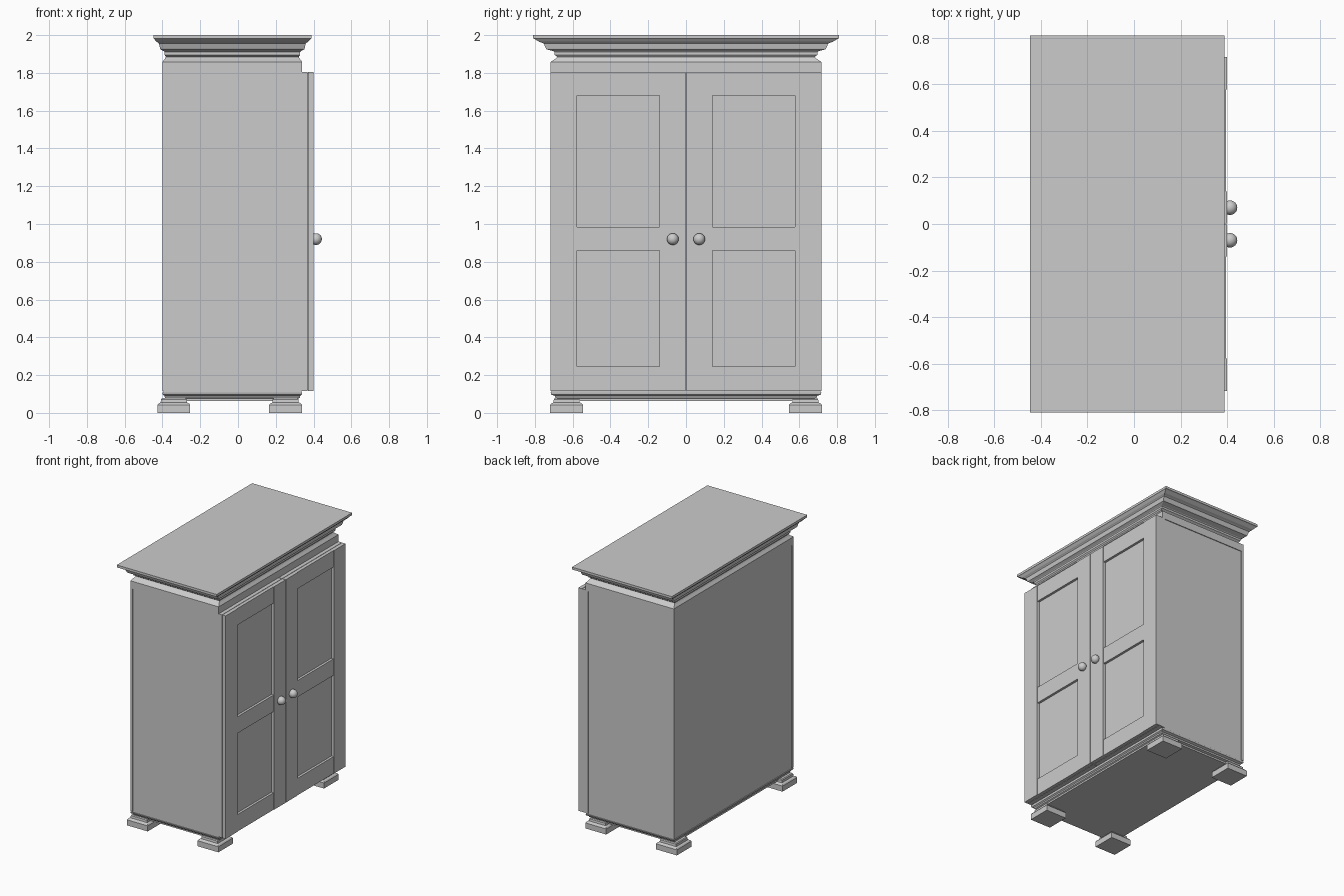
import bpy, bmesh

if "Cube" in bpy.data.objects:
    bpy.data.objects.remove(bpy.data.objects["Cube"])

CX, HX, HY = -0.03, 0.37, 0.717   # carcass centre and half sizes


def box(name, x0, x1, y0, y1, z0, z1):
    loft(name, (x0 + x1) / 2, (y0 + y1) / 2, (x1 - x0) / 2, (y1 - y0) / 2, [(z0, 1), (z1, 1)])


def loft(name, cx, cy, hx, hy, profile):
    """Stack of rectangles: profile holds (height, scale) pairs."""
    bm = bmesh.new()
    rings = []
    for z, s in profile:
        rings.append([bm.verts.new((cx + sx * hx * s, cy + sy * hy * s, z))
                      for sx, sy in ((-1, -1), (1, -1), (1, 1), (-1, 1))])
    for a, b in zip(rings, rings[1:]):
        for i in range(4):
            j = (i + 1) % 4
            bm.faces.new((a[i], a[j], b[j], b[i]))
    bm.faces.new(rings[0][::-1])
    bm.faces.new(rings[-1])
    mesh = bpy.data.meshes.new(name)
    bm.to_mesh(mesh)
    bm.free()
    ob = bpy.data.objects.new(name, mesh)
    bpy.context.collection.objects.link(ob)
    return ob


# Carcass: slightly recessed panels between corner posts, frieze above
box("carcass", -0.395, 0.335, -HY + 0.006, HY - 0.006, 0.105, 1.81)
for sx, x0 in (("back", -0.40), ("front", 0.32)):
    for sy, y0 in (("left", -HY), ("right", HY - 0.02)):
        box(f"{sx}_{sy}_post", x0, x0 + 0.02, y0, y0 + 0.02, 0.115, 1.80)

# Crown moulding and base moulding
loft("cornice", CX, 0, HX, HY, [
    (1.80, 1.0), (1.858, 1.0), (1.875, 0.965), (1.885, 0.95), (1.895, 0.97),
    (1.91, 0.97), (1.915, 0.98), (1.925, 1.03), (1.93, 1.035), (1.955, 1.05),
    (1.96, 1.065), (1.965, 1.085), (1.98, 1.12), (1.982, 1.13), (2.0, 1.13)])
loft("base_moulding", CX, 0, HX, HY, [
    (0.062, 0.94), (0.075, 0.94), (0.08, 0.965), (0.09, 0.97), (0.097, 0.995), (0.108, 1.0)])

# Feet
for fx, x in (("back", -0.34), ("front", 0.252)):
    for fy, y in (("left", -0.632), ("right", 0.632)):
        loft(f"{fx}_{fy}_foot", x, y, 0.087, 0.087, [
            (0.0, 1.0), (0.042, 1.0), (0.05, 0.93), (0.055, 0.8), (0.072, 0.78), (0.078, 0.72)])

# Doors: back slab, frame of stiles and rails, knob
for side, s in (("left", -1), ("right", 1)):
    def span(a, b):
        return sorted((s * a, s * b))
    box(f"{side}_door_panel", 0.335, 0.368, *span(0.002, HY), 0.117, 1.805)
    box(f"{side}_outer_stile", 0.371, 0.399, *span(0.578, HY), 0.117, 1.805)
    box(f"{side}_inner_stile", 0.371, 0.399, *span(0.002, 0.14), 0.117, 1.805)
    box(f"{side}_door_core", 0.36, 0.378, *span(0.012, HY - 0.01), 0.125, 1.797)
    for rail, z0, z1 in (("bottom", 0.117, 0.245), ("middle", 0.86, 0.985), ("top", 1.68, 1.805)):
        box(f"{side}_{rail}_rail", 0.371, 0.396, *span(0.14, 0.578), z0, z1)
    bpy.ops.mesh.primitive_uv_sphere_add(segments=24, ring_count=14, radius=0.031,
                                         location=(0.413, s * 0.07, 0.92))
    knob = bpy.context.object
    knob.name = f"{side}_knob"
    bpy.ops.object.shade_smooth_by_angle()
